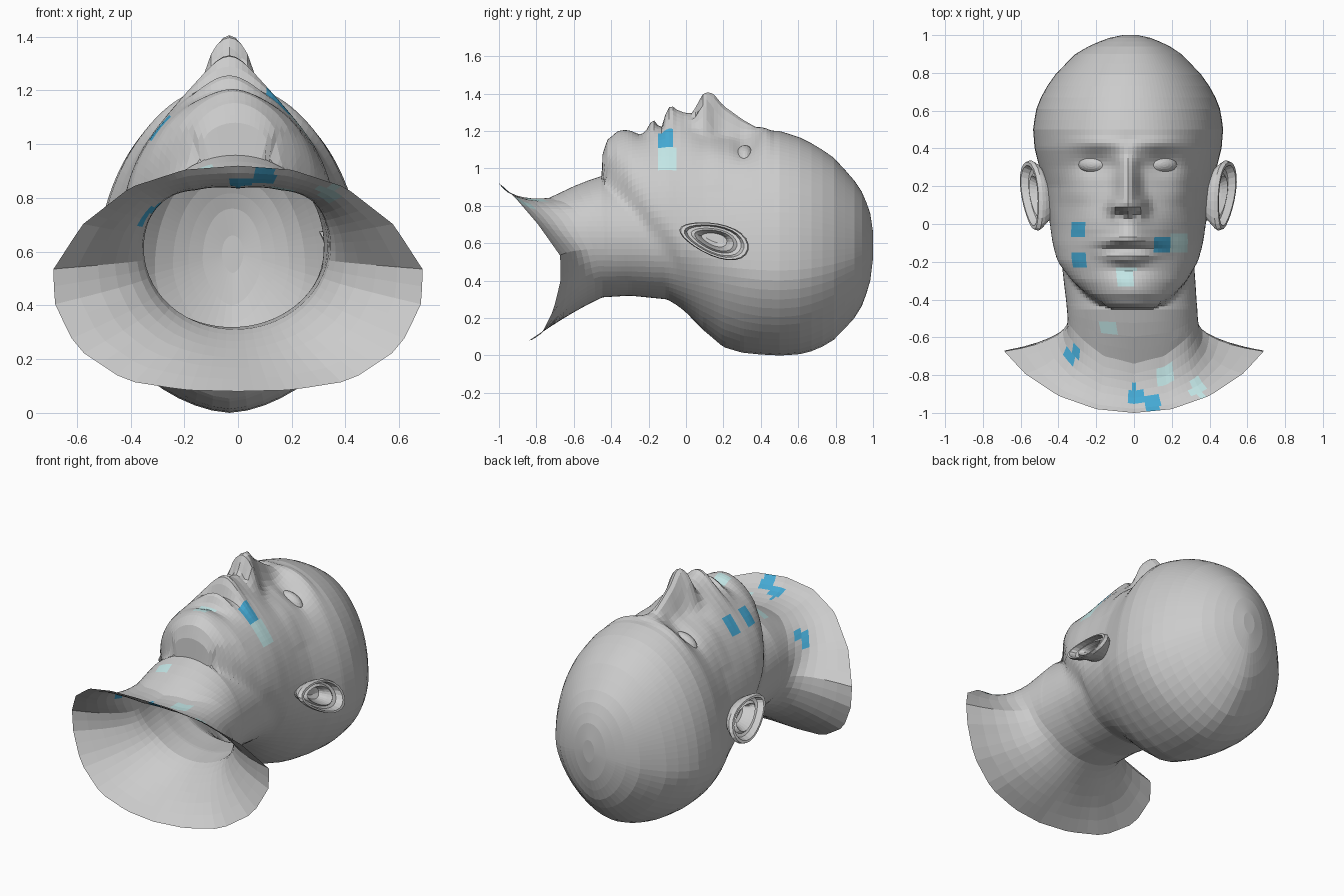
import bpy, bmesh, math
from math import sin, cos, pi, exp
from mathutils import Vector

if "Cube" in bpy.data.objects:
    bpy.data.objects.remove(bpy.data.objects["Cube"])


def lerp_table(tab, k):
    """Linear lookup in rows of (key, values...), keys ascending."""
    if k <= tab[0][0]:
        return tab[0][1:]
    for a, b in zip(tab, tab[1:]):
        if k <= b[0]:
            f = (k - a[0]) / (b[0] - a[0])
            return tuple(p + (q - p) * f for p, q in zip(a[1:], b[1:]))
    return tab[-1][1:]


def bump(x, y, cx, cy, sx, sy):
    return exp(-((abs(x) - cx) / sx) ** 2 - ((y - cy) / sy) ** 2)


# Cross-sections along y: half width, front z, back z, z of widest point
HEAD = [(-.445, .12, 1.08, .88, 1.0), (-.42, .17, 1.15, .84, .98), (-.37, .24, 1.18, .78, .94),
        (-.3, .31, 1.19, .70, .88), (-.2, .375, 1.20, .56, .77), (-.1, .40, 1.23, .42, .69),
        (-.03, .41, 1.24, .29, .62), (.02, .415, 1.23, .22, .6), (.1, .425, 1.2, .13, .57),
        (.2, .44, 1.18, .045, .52), (.3, .47, 1.18, .015, .47), (.4, .495, 1.2, .005, .45),
        (.5, .503, 1.2, 0, .45), (.6, .49, 1.17, .005, .45), (.7, .45, 1.12, .03, .47),
        (.8, .38, 1.05, .09, .49), (.9, .28, .935, .2, .53), (.95, .2, .86, .28, .55),
        (.985, .11, .76, .40, .57), (1, .04, .66, .52, .59)]
NECK = [(-.8, .34, .81, .31, .62), (-.6, .345, .905, .31, .62), (-.46, .345, .96, .31, .62),
        (-.3, .35, .94, .32, .62), (-.1, .355, .88, .3, .6), (0, .35, .8, .24, .55), (.1, .3, .7, .17, .5)]
# By angle from the throat: where the neck ends, and the collar rim
NECK_END = [(0, -.74), (.6, -.7), (1.2, -.55), (1.6, -.5), (2.2, -.45), (pi, -.42)]
RIM = [(0, 0, -1, .92), (.58, .2, -.98, .905), (1.03, .4, -.91, .84), (1.4, .58, -.79, .7),
       (1.67, .69, -.67, .53), (1.86, .68, -.67, .4), (2.11, .6, -.71, .24),
       (2.42, .42, -.77, .12), (2.77, .2, -.82, .085), (pi, 0, -.84, .08)]
NOSE = [(.0, 0, .1), (.035, .04, .095), (.06, .12, .085), (.09, .19, .08), (.115, .21, .072),
        (.145, .21, .062), (.2, .155, .055), (.3, .085, .05), (.37, .03, .06), (.45, 0, .07)]
ZC = .6


def level(sec, x, z, nf, nb):
    """Below 1 inside the section, above 1 outside."""
    w, zt, zb, zh = sec
    h, n = (zt - zh, nf) if z > zh else (zh - zb, nb)
    return (abs(x / w) ** n + (abs(z - zh) / h) ** n) ** (1 / n) + 1e-6


def hull_point(y, t):
    """Outermost point of the blended head and neck along a ray at angle t."""
    head = lerp_table(HEAD, y) if y >= -.445 else None
    neck = lerp_table(NECK, y) if y <= .1 else None
    nf = lerp_table([(.1, 1.9), (.4, 2.1)], y)[0]
    sx, cz = abs(sin(t)), cos(t)

    def hit(r):
        x, z = r * sx, ZC + r * cz
        s = 0
        if head:
            s += level(head, x, z, nf, 1.68) ** -18
        if neck:
            s += level(neck, x, z, 2, 2) ** -18
        return s > 1
    r = .75
    while r > .01 and not hit(r):
        r -= .015
    lo, hi = r, r + .015
    for _ in range(8):
        m = (lo + hi) / 2
        lo, hi = (m, hi) if hit(m) else (lo, m)
    return Vector((lo * sin(t), y, ZC + lo * cz))


def face_relief(x, y):
    h, w = lerp_table(NOSE, y)
    d = h * exp(-abs(x / w) ** 2.2)
    d += .05 * bump(x, y, .07, .1, .035, .04)           # nose wings
    d -= .04 * bump(x, y, .04, .055, .02, .018)         # nostrils
    d -= .04 * bump(x, y, .175, .32, .1, .065)          # eye sockets
    d += .02 * bump(x, y, .16, .43, .14, .035)          # brows
    d += .02 * bump(x, y, .28, .17, .08, .09)           # cheekbones
    d -= .015 * bump(x, y, .26, -.08, .08, .12)         # hollow cheeks
    d += .06 * bump(x, y, 0, -.01, .1, .055)            # philtrum
    d += .09 * bump(x, y, 0, -.085 - .25 * x * x, .12, .04)   # upper lip
    d -= .03 * bump(x, y, 0, -.135, .11, .014)          # mouth line
    d += .05 * bump(x, y, 0, -.178 + .6 * x * x, .11, .028)   # lower lip
    d -= .015 * bump(x, y, 0, -.245, .12, .03)          # chin crease
    d += .02 * bump(x, y, 0, -.34, .12, .06)            # chin
    return d


def new_object(name, rings, closed_start=False, closed_end=False, smooth_jaw=False):
    bm = bmesh.new()
    vs = [[bm.verts.new(p) for p in r] for r in rings]
    n = len(vs[0])
    for a, b in zip(vs, vs[1:]):
        for i in range(n):
            j = (i + 1) % n
            bm.faces.new((a[i], a[j], b[j], b[i]))
    if closed_start:
        bm.faces.new(vs[0][::-1])
    if closed_end:
        bm.faces.new(vs[-1])
    if smooth_jaw:
        soft = [v for v in bm.verts if -.42 < v.co.y < 0 and .55 < v.co.z < 1.05]
        for _ in range(3):
            bmesh.ops.smooth_vert(bm, verts=soft, factor=.5, use_axis_x=True,
                                  use_axis_y=True, use_axis_z=True)
    bmesh.ops.recalc_face_normals(bm, faces=bm.faces)
    me = bpy.data.meshes.new(name)
    bm.to_mesh(me)
    bm.free()
    ob = bpy.data.objects.new(name, me)
    bpy.context.collection.objects.link(ob)
    return ob


def fold(t):
    return min(t, 2 * pi - t)


def lean(y):
    """The head sits slightly off the neck's centre line."""
    return lerp_table([(-.6, 0), (-.45, -.01), (-.2, -.033), (.9, -.03), (1, -.02)], y)[0]


# Head, neck and flared collar as one open shell
N = 84
angles = [u - .5 * sin(u) for u in (2 * pi * i / N for i in range(N))]
ys = [1, .985, .965, .94, .9, .85, .79, .73, .67, .61, .55, .5]
ys += [.47 - .02 * i for i in range(43)] + [-.39, -.405, -.42, -.435, -.445]
rings = []
for y in ys:
    ring = []
    for t in angles:
        p = hull_point(y, t)
        if cos(t) > 0 and p.z > .9 and -.44 < y < .6:
            p.z += face_relief(p.x, y)
        p.x += lean(y)
        ring.append(p)
    rings.append(ring)

for k in range(5):
    ring = []
    for t in angles:
        end = lerp_table(NECK_END, fold(t))[0]
        y0 = -.452 if end < -.5 else -.445
        # the back of the neck ends early, so slide its rings evenly
        p = hull_point(min(y0, -.4451) + (end - y0) * k / 4 if end < -.452 else -.4452, t)
        p.x += lean(p.y)
        ring.append(p)
    rings.append(ring)
neck_ring = rings[-1]
for k in range(1, 8):
    s = k / 7
    ring = []
    for t, a in zip(angles, neck_ring):
        x, y, z = lerp_table(RIM, fold(t))
        back = max(0, -cos(t))
        c = Vector((x if t <= pi else -x, y, z))
        b = Vector((a.x, a.y + (y - a.y) * (.75 - .4 * back), a.z - .06 * back - .02 * max(0, cos(t))))
        ring.append(a * (1 - s) ** 2 + b * 2 * s * (1 - s) + c * s * s)
    rings.append(ring)
head = new_object("head_and_neck", rings, closed_start=True, smooth_jaw=True)

# Coloured skin patches on the front surface
PATCHES = [("blue_patch", (.06, .4, .66, 1), .04,
            [(-.29, -.03), (-.29, -.19), (.15, -.11), (-.32, -.69), (.01, -.9), (.1, -.95)]),
           ("teal_patch", (.55, .8, .8, 1), .045,
            [(-.13, -.54), (-.04, -.28), (.34, -.87), (.17, -.8), (.24, -.1)])]
skin = bpy.data.materials.new("skin")
skin.diffuse_color = (.93, .94, .92, 1)
skin.use_nodes = True
skin.node_tree.nodes["Principled BSDF"].inputs["Base Color"].default_value = skin.diffuse_color
head.data.materials.append(skin)
for idx, (name, col, rad, pts) in enumerate(PATCHES, 1):
    m = bpy.data.materials.new(name)
    m.diffuse_color = col
    m.use_nodes = True
    m.node_tree.nodes["Principled BSDF"].inputs["Base Color"].default_value = m.diffuse_color
    head.data.materials.append(m)
    for f in head.data.polygons:
        c = f.center
        if c.z > .7 and any(max(abs(c.x - x), abs(c.y - y)) < rad for x, y in pts):
            f.material_index = idx

# Ears: flange, rolled rim, inner fold and hollow
EAR = [(.6, -.05), (.72, .03), (.93, .07), (1, .09), (.96, .11), (.86, .11), (.78, .075),
       (.66, .07), (.56, .085), (.46, .06), (.36, .02), (.1, .01)]
for side, label in ((-1, "left"), (1, "right")):
    rings = []
    for s, out in EAR:
        ring = []
        for i in range(24):
            a = 2 * pi * i / 24
            u, v = s * cos(a), s * sin(a) * (1 + .25 * cos(a))
            x = .41 + out + .025 * u - .045 * v
            ring.append((side * x - .03, .15 + .185 * u + .02 * v, .62 - .055 * u + .085 * v))
        rings.append(ring)
    ear = new_object("ear_" + label, rings, closed_end=True)
    ear.data.materials.append(skin)

    # Closed eyelid over the eyeball
    bpy.ops.mesh.primitive_uv_sphere_add(segments=20, ring_count=12, radius=1,
                                         location=(side * .175 - .033, .315, 1.06),
                                         rotation=(0, side * .35, 0))
    eye = bpy.context.object
    eye.name = "eyelid_" + label
    eye.scale = (.09, .05, .06)
    eye.data.materials.append(skin)
